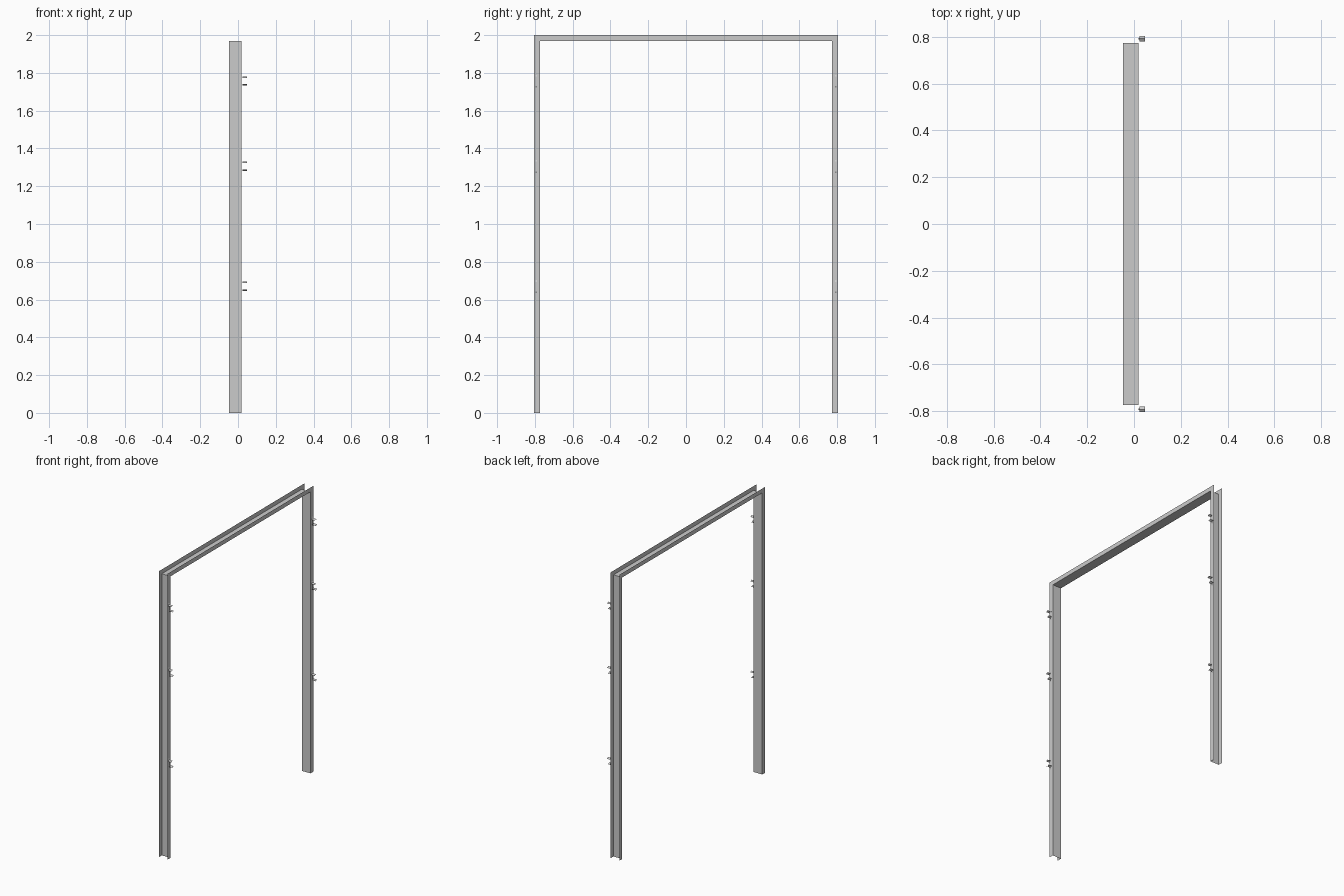
import bpy, bmesh

if "Cube" in bpy.data.objects:
    bpy.data.objects.remove(bpy.data.objects["Cube"])

XB, XF = -0.048, 0.019        # back and front flange planes
YI, YO = 0.774, 0.806         # web and flange edge, sideways
ZI, ZO = 1.970, 2.0           # web and flange edge, upwards


def make(name, verts, faces):
    mesh = bpy.data.meshes.new(name)
    mesh.from_pydata(verts, [], faces)
    bm = bmesh.new()
    bm.from_mesh(mesh)
    bmesh.ops.recalc_face_normals(bm, faces=bm.faces)
    bm.to_mesh(mesh)
    bm.free()
    ob = bpy.data.objects.new(name, mesh)
    bpy.context.collection.objects.link(ob)
    return ob


def strip(name, rows):
    """Sheet of quads through equally long rows of points."""
    n = len(rows[0])
    faces = [(r * n + i, r * n + i + 1, (r + 1) * n + i + 1, (r + 1) * n + i)
             for r in range(len(rows) - 1) for i in range(n - 1)]
    return make(name, [p for row in rows for p in row], faces)


# Sheet-metal channel swept up, across and down with mitred corners
section = [(XB, YO, ZO), (XB, YI, ZI), (XF, YI, ZI), (XF, YO, ZO)]
path = [(-1, 0), (-1, 1), (1, 1), (1, 0)]
strip("door_frame_channel",
      [[(x, sy * y, up * z) for x, y, z in section] for sy, up in path])

# Small sprung clips on the front flanges
for side, label in ((-1, "left"), (1, "right")):
    yc = side * 0.792
    for k, zc in enumerate((0.67, 1.306, 1.757)):
        # bowed backing plate
        bow = [(XF, -0.035), (0.024, -0.027), (0.024, 0.024), (XF, 0.033)]
        strip(f"{label}_clip_plate_{k}",
              [[(x, yc + w, zc + z) for x, z in bow] for w in (-0.004, 0.004)])
        # upper and lower ridged prongs
        for s, part in ((1, "upper"), (-1, "lower")):
            ridge = [(-0.012, 0.017), (0, 0.025), (0.012, 0.017)]
            strip(f"{label}_clip_{part}_prong_{k}",
                  [[(x, yc + y, zc + s * z) for y, z in ridge]
                   for x in (0.023, 0.048)])
